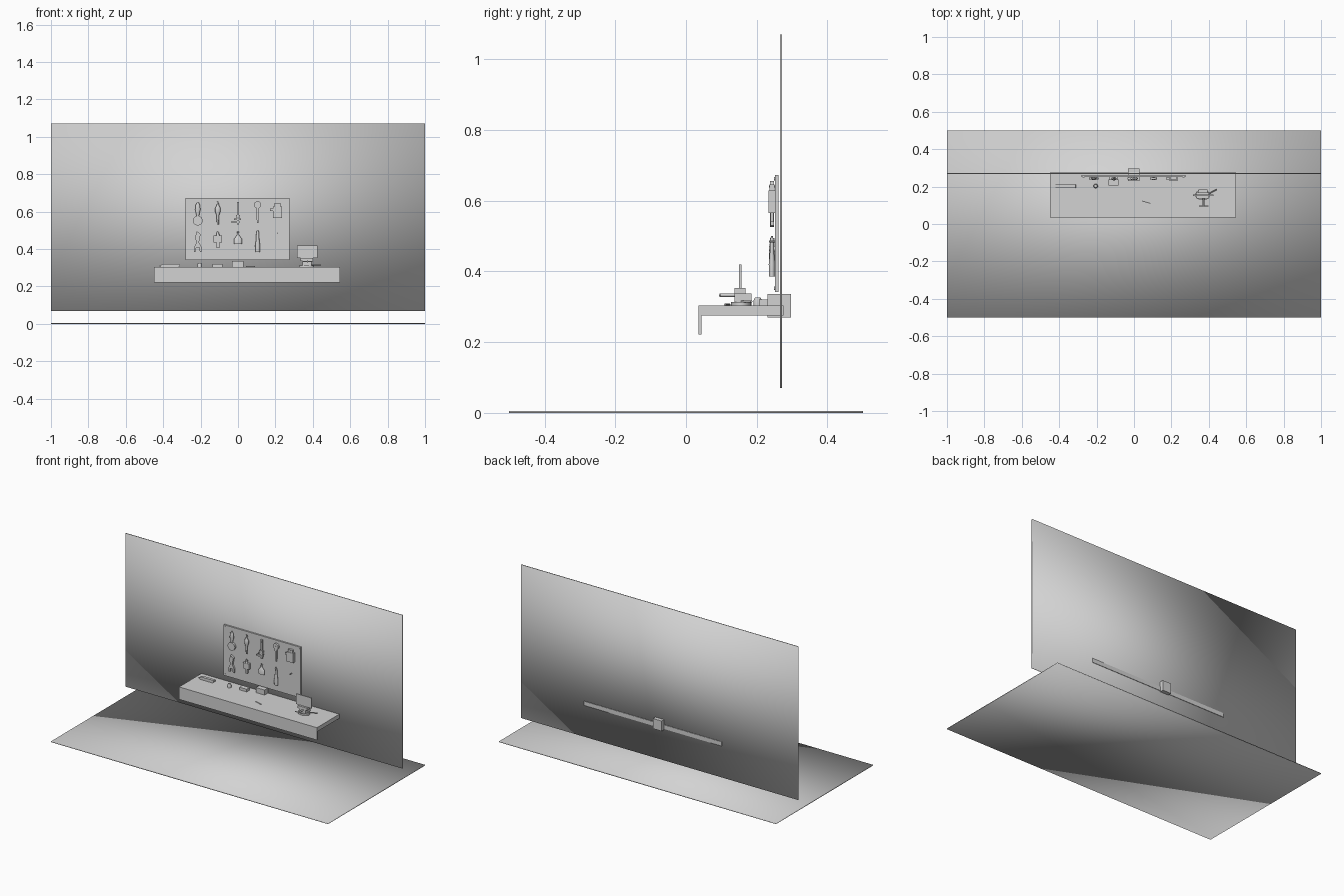
import bpy
import bmesh
import math
from mathutils import Vector

cube = bpy.data.objects.get("Cube")
if cube:
    bpy.data.objects.remove(cube, do_unlink=True)

grey = bpy.data.materials.new("plain_grey")
grey.use_nodes = True
tone = (0.65, 0.65, 0.65, 1)
grey.diffuse_color = tone
grey.node_tree.nodes["Principled BSDF"].inputs["Base Color"].default_value = tone


def finish(name, bm, smooth="flat"):
    """Turn a bmesh into a named object with the wanted shading."""
    bmesh.ops.recalc_face_normals(bm, faces=bm.faces)
    mesh = bpy.data.meshes.new(name)
    bm.to_mesh(mesh)
    bm.free()
    mesh.materials.append(grey)
    obj = bpy.data.objects.new(name, mesh)
    bpy.context.collection.objects.link(obj)
    if smooth == "full":
        for face in mesh.polygons:
            face.use_smooth = True
    elif smooth == "angle":
        bpy.ops.object.select_all(action="DESELECT")
        obj.select_set(True)
        bpy.context.view_layer.objects.active = obj
        bpy.ops.object.shade_smooth_by_angle(angle=math.radians(35))
    return obj


def box(name, xs, ys, zs, smooth="flat"):
    bm = bmesh.new()
    bmesh.ops.create_cube(bm, size=1)
    for v in bm.verts:
        v.co = [low + (c + 0.5) * (high - low)
                for c, (low, high) in zip(v.co, (xs, ys, zs))]
    return finish(name, bm, smooth)


def prism(name, points, axis, low, high):
    """Extrude a closed outline along x or y."""
    bm = bmesh.new()
    place = {"x": lambda a, b: (low, a, b), "y": lambda a, b: (a, low, b)}[axis]
    face = bm.faces.new([bm.verts.new(place(a, b)) for a, b in points])
    out = bmesh.ops.extrude_face_region(bm, geom=[face])
    shift = Vector((high - low, 0, 0)) if axis == "x" else Vector((0, high - low, 0))
    bmesh.ops.translate(bm, vec=shift,
                        verts=[g for g in out["geom"] if isinstance(g, bmesh.types.BMVert)])
    return finish(name, bm)


def lathe(name, x, y, profile, flatten=1, sides=16):
    """Turn (radius, height) pairs around an upright axis."""
    bm = bmesh.new()
    rings = []
    for r, z in profile:
        turn = [math.tau * i / sides for i in range(sides)]
        rings.append([bm.verts.new((x + r * math.cos(t), y + r * flatten * math.sin(t), z))
                      for t in turn])
    for a, b in zip(rings, rings[1:]):
        for i in range(sides):
            j = (i + 1) % sides
            bm.faces.new((a[i], a[j], b[j], b[i]))
    bm.faces.new(rings[0])
    bm.faces.new(rings[-1])
    return finish(name, bm, "angle")


def rod(name, start, end, radius, sides=12):
    start, end = Vector(start), Vector(end)
    bm = bmesh.new()
    bmesh.ops.create_cone(bm, cap_ends=True, segments=sides, radius1=radius,
                          radius2=radius, depth=(end - start).length)
    bm.transform((end - start).to_track_quat("Z", "Y").to_matrix().to_4x4())
    bmesh.ops.translate(bm, vec=(start + end) / 2, verts=bm.verts)
    return finish(name, bm, "angle")


# Room: floor and wall, softly shaded slabs
box("floor", (-1, 1), (-.5, .5), (0, .005), "full")
box("wall", (-1, 1), (.266, .272), (.07, 1.07), "full")

# Workbench with a front apron, and the block through the wall
prism("bench", [(.035, .222), (.044, .222), (.044, .276), (.275, .276),
                (.275, .303), (.035, .303)], "x", -.45, .545)
box("wall_block", (-.032, .03), (.231, .297), (.27, .336))

# Tool board with corner screws
box("tool_board", (-.28, .275), (.252, .262), (.342, .672))
for x in (-.27, .265):
    for z in (.352, .662):
        rod("board_screw", (x, .249, z), (x, .253, z), .005)

# Columns of hanging tools
HANG = .243
first, second, third, fourth, fifth = (-.215, -.108, 0, .105, .21)


def hook(x, z):
    rod("hook", (x, .234, z), (x, .253, z), .003, 8)


for x in (first, second, third, fourth, fifth):
    hook(x, .64)
    hook(x, .485)

# Upper row
lathe("paddle_handle", first, HANG,
      [(.004, .65), (.012, .635), (.014, .61), (.006, .575)], .6)
rod("paddle_disc", (first, .237, .552), (first, .249, .552), .026, 24)

lathe("screwdriver", second, HANG,
      [(.004, .655), (.006, .635), (.014, .62), (.014, .6), (.007, .58), (.005, .53)], .7)

box("gauge_bar", (-.005, .005), (.239, .249), (.53, .652))
box("gauge_slide", (-.012, .012), (.236, .25), (.568, .582))
box("gauge_lower_jaw", (-.035, .008), (.238, .249), (.54, .55))
box("gauge_upper_jaw", (-.022, .015), (.238, .249), (.556, .564))

rod("spanner_head", (fourth, .238, .637), (fourth, .249, .637), .019, 20)
prism("spanner_shaft", [(fourth - .008, .625), (fourth + .008, .625),
                        (fourth + .004, .54), (fourth - .004, .54)], "y", .239, .248)

box("drill_body", (.188, .234), (.233, .251), (.565, .628))
box("drill_grip", (.195, .227), (.236, .25), (.628, .645))
box("drill_side_handle", (.172, .189), (.239, .248), (.604, .616))

# Lower row
prism("pliers_top", [(first - .005, .495), (first + .015, .48), (first + .006, .435),
                     (first - .008, .435), (first - .014, .465)], "y", .237, .25)
prism("pliers_bottom", [(first - .006, .437), (first + .006, .437), (first + .02, .41),
                        (first + .02, .385), (first + .011, .385), (first + .008, .408),
                        (first - .008, .408), (first - .011, .385), (first - .02, .385),
                        (first - .02, .41)], "y", .238, .249)

lathe("brush_handle", second, HANG, [(.003, .495), (.007, .485), (.009, .47)], .8)
box("brush_block", (second - .022, second + .022), (.235, .251), (.435, .472))
box("brush_tip", (second - .007, second + .008), (.238, .249), (.405, .435))

lathe("flask", third, HANG,
      [(.004, .495), (.006, .475), (.013, .465), (.022, .455), (.022, .428)], .4)

lathe("torch", fourth, HANG,
      [(.003, .5), (.007, .49), (.009, .45), (.013, .42), (.012, .385)], .7)

# Vise: foot, body, jaw plate, screw with cross handle, swivel lever
lathe("vise_foot", .367, .156, [(.04, .303), (.04, .313)], .72, 24)
box("vise_body", (.345, .392), (.137, .185), (.313, .338))
box("vise_neck", (.335, .402), (.137, .168), (.336, .353))
box("vise_plate", (.315, .425), (.15, .157), (.352, .42))
rod("vise_screw", (.372, .094, .333), (.372, .14, .333), .005)
rod("vise_handle", (.347, .096, .333), (.398, .096, .333), .003)
rod("vise_lever", (.39, .157, .315), (.443, .185, .315), .003)

# Loose items on the bench
prism("hand_plane", [(-.422, .31), (-.41, .303), (-.32, .303), (-.31, .31),
                     (-.312, .321), (-.4, .321)], "y", .193, .211)
lathe("small_pot", -.205, .203, [(.012, .303), (.012, .318), (.008, .326)])
box("small_case", (-.135, -.082), (.207, .238), (.303, .32))
rod("pencil", (.043, .123, .306), (.09, .11, .306), .003, 6)
